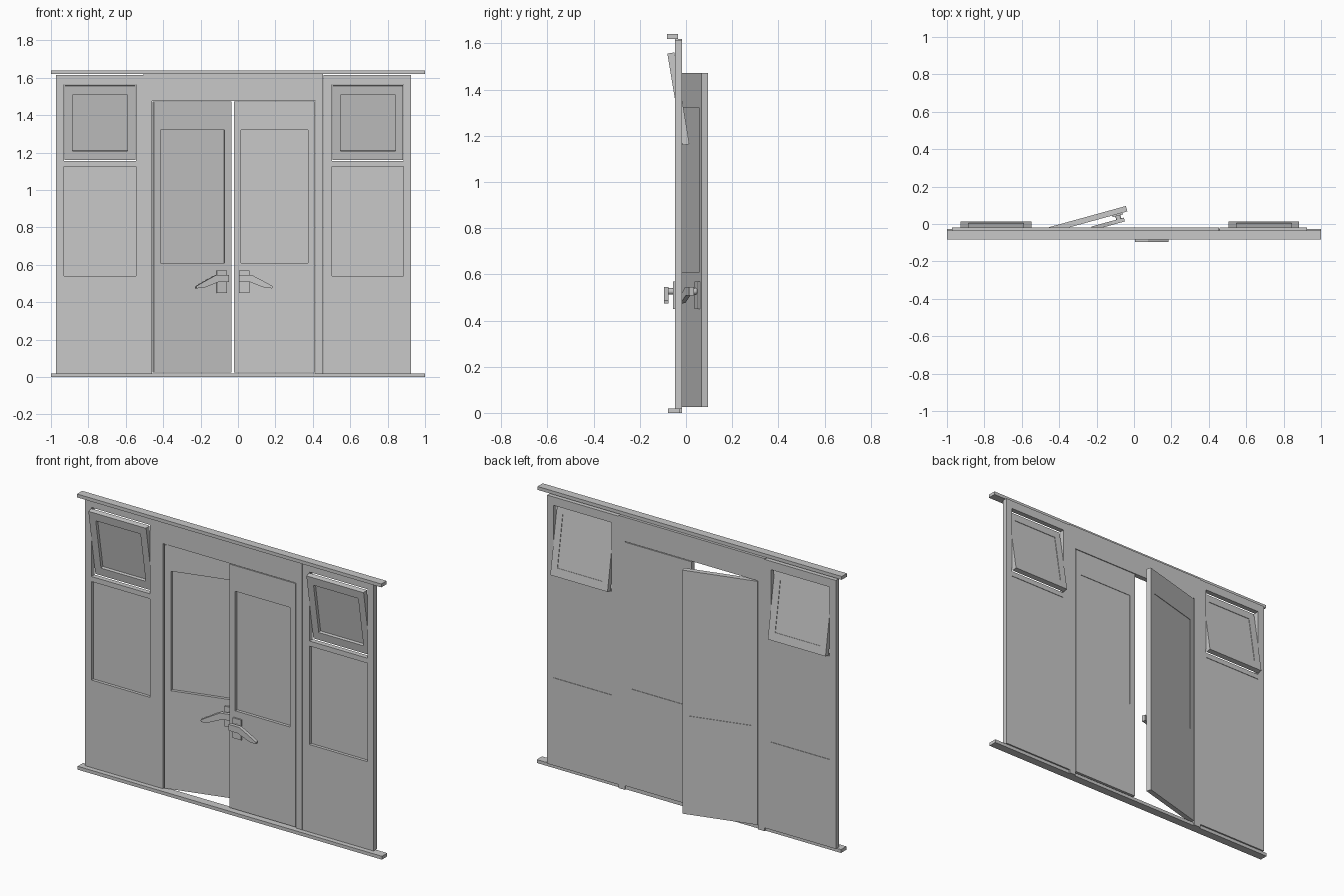
import bpy, bmesh, math
from mathutils import Matrix, Vector

if "Cube" in bpy.data.objects:
    bpy.data.objects.remove(bpy.data.objects["Cube"])

grey = bpy.data.materials.new("light grey")
grey.diffuse_color = (0.58, 0.58, 0.58, 1)
grey.use_nodes = True
grey.node_tree.nodes["Principled BSDF"].inputs["Base Color"].default_value = grey.diffuse_color

FRONT, BACK = -0.048, -0.018      # wall faces along y
T = BACK - FRONT                  # wall thickness


def finish(bm, name, mat=Matrix()):
    bm.transform(mat)
    bmesh.ops.recalc_face_normals(bm, faces=bm.faces)
    mesh = bpy.data.meshes.new(name)
    bm.to_mesh(mesh)
    bm.free()
    mesh.materials.append(grey)
    obj = bpy.data.objects.new(name, mesh)
    bpy.context.collection.objects.link(obj)
    return obj


def box(name, x, y, z, mat=Matrix()):
    bm = bmesh.new()
    bmesh.ops.create_cube(bm, size=1)
    size = [b - a for a, b in (x, y, z)]
    mid = [(a + b) / 2 for a, b in (x, y, z)]
    bm.transform(Matrix.Translation(mid) @ Matrix.Diagonal(size + [1]))
    return finish(bm, name, mat)


def extrude_faces(bm, depth):
    res = bmesh.ops.extrude_face_region(bm, geom=bm.faces[:])
    moved = [v for v in res["geom"] if isinstance(v, bmesh.types.BMVert)]
    bmesh.ops.translate(bm, verts=moved, vec=(0, depth, 0))


def sheet(name, x, z, holes, mat=Matrix()):
    """Upright slab from y = -T to 0 with rectangular holes (x0, x1, z0, z1)."""
    xs = sorted({*x, *[v for h in holes for v in h[:2]]})
    zs = sorted({*z, *[v for h in holes for v in h[2:]]})
    bm = bmesh.new()
    for x0, x1 in zip(xs, xs[1:]):
        for z0, z1 in zip(zs, zs[1:]):
            cx, cz = (x0 + x1) / 2, (z0 + z1) / 2
            if any(h[0] < cx < h[1] and h[2] < cz < h[3] for h in holes):
                continue
            bm.faces.new([bm.verts.new((a, -T, c)) for a, c in
                          ((x0, z0), (x1, z0), (x1, z1), (x0, z1))])
    bmesh.ops.remove_doubles(bm, verts=bm.verts, dist=1e-5)
    extrude_faces(bm, T)
    bmesh.ops.dissolve_limit(bm, angle_limit=0.01, verts=bm.verts, edges=bm.edges)
    return finish(bm, name, mat)


def pane(name, hole, mat):
    # thin pane sitting just inside the back face
    box(name, hole[:2], (-0.012, -0.003), hole[2:], mat)


def handle(side, mat):
    """Door handle; x runs inwards from the meeting edge, y = 0 is the door front."""
    box(side + "_handle_plate", (0.027, 0.083), (-0.009, 0), (0.45, 0.57), mat)
    bm = bmesh.new()
    bmesh.ops.create_cone(bm, cap_ends=True, segments=16, radius1=0.014,
                          radius2=0.014, depth=0.025)
    bm.transform(Matrix.Translation((0.055, -0.019, 0.526))
                 @ Matrix.Rotation(math.pi / 2, 4, "X"))
    finish(bm, side + "_handle_stem", mat)
    bm = bmesh.new()
    outline = [(0.027, 0.508), (0.085, 0.508), (0.125, 0.492), (0.165, 0.477),
               (0.205, 0.474), (0.207, 0.486), (0.15, 0.517), (0.097, 0.545),
               (0.027, 0.545)]
    bm.faces.new([bm.verts.new((u, -0.048, w)) for u, w in outline])
    extrude_faces(bm, 0.021)
    finish(bm, side + "_handle_lever", mat)


wall = Matrix.Translation((0, BACK, 0))

# top and bottom rails
box("top_rail", (-1, 1), (-0.083, -0.034), (1.62, 1.64))
box("bottom_rail", (-1, 1), (-0.077, -0.027), (0, 0.02))

# door frame: jambs and header around the opening
sheet("door_frame", (-0.505, 0.455), (0.032, 1.62),
      [(-0.46, 0.415, 0, 1.476)], wall)

# side panels with fixed window and tilted vent window
for side, x, w in (("left", (-0.972, -0.505), (-0.93, -0.545)),
                   ("right", (0.457, 0.925), (0.503, 0.885))):
    low = (*w, 0.54, 1.125)
    sheet(side + "_panel", x, (0.02, 1.615), [low, (*w, 1.155, 1.565)], wall)
    pane(side + "_window_pane", low, wall)
    tilt = (Matrix.Translation(((w[0] + w[1]) / 2, (FRONT + BACK) / 2, 1.36))
            @ Matrix.Rotation(math.radians(9.4), 4, "X")
            @ Matrix.Translation((0, T / 2, 0)))
    half = (w[1] - w[0]) / 2 - 0.003
    glass = (-0.147, 0.147, -0.152, 0.152)
    sheet(side + "_vent_frame", (-half, half), (-0.201, 0.201), [glass], tilt)
    pane(side + "_vent_pane", glass, tilt)

# closed right door
hole = (0.015, 0.375, 0.61, 1.32)
sheet("right_door", (-0.022, 0.413), (0.025, 1.472), [hole], wall)
pane("right_door_pane", hole, wall)
handle("right", Matrix.Translation((-0.022, FRONT, 0)))

# left door, swung open to the back about its hinge
swing = (Matrix.Translation((-0.458, BACK, 0))
         @ Matrix.Rotation(math.radians(15.4), 4, "Z"))
hole = (0.038, 0.393, 0.61, 1.32)
sheet("left_door", (0, 0.43), (0.025, 1.472), [hole], swing)
pane("left_door_pane", hole, swing)
handle("left", swing @ Matrix.Translation((0.43, -T, 0))
       @ Matrix.Diagonal((-1, 1, 1, 1)))
